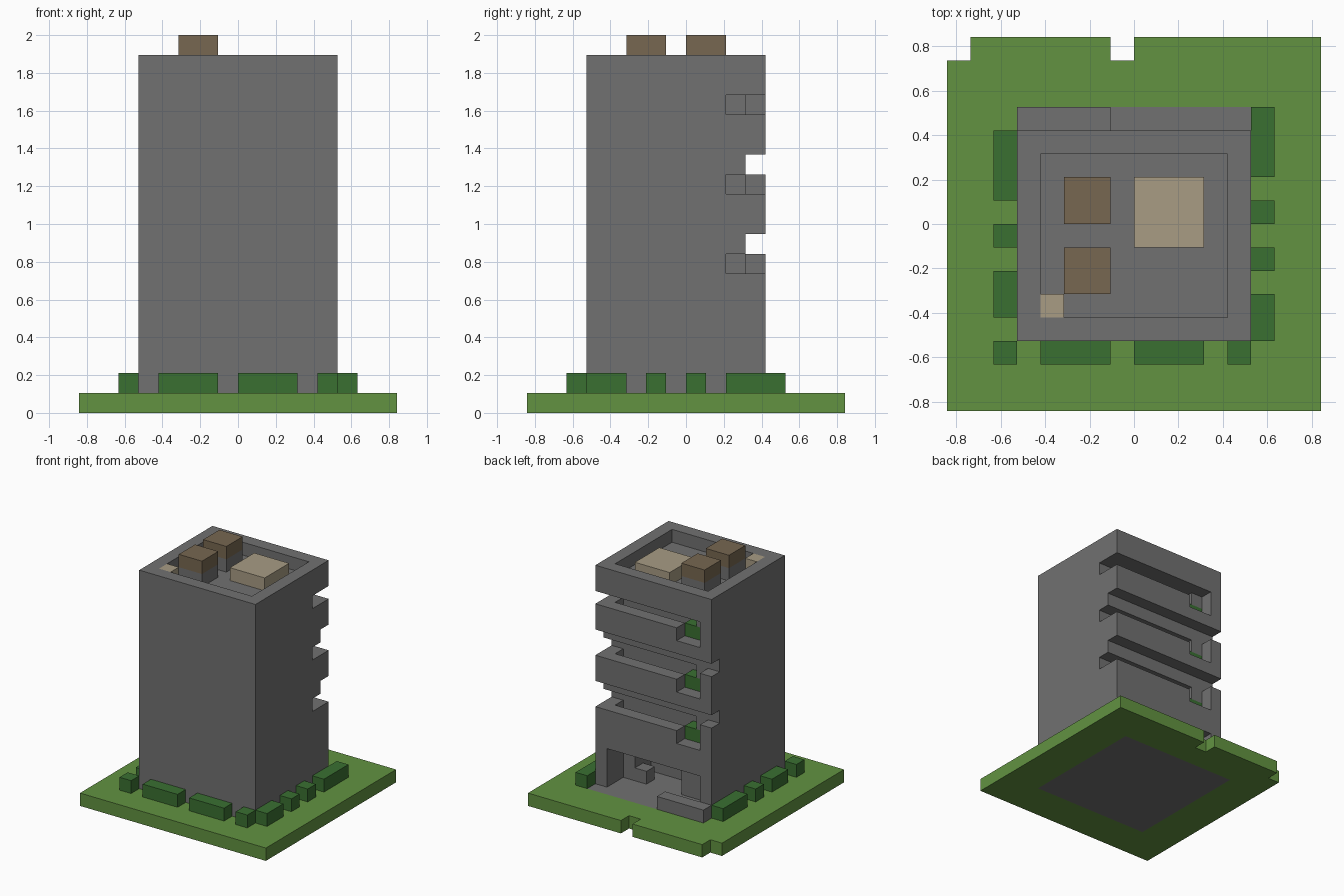
import bpy, bmesh
from math import radians

UNIT = 2 / 19  # edge of one building block

cube = bpy.data.objects.get("Cube")
if cube:
    bpy.data.objects.remove(cube, do_unlink=True)


def material(name, rgb):
    m = bpy.data.materials.new(name)
    m.use_nodes = True
    m.diffuse_color = (*rgb, 1)
    m.node_tree.nodes["Principled BSDF"].inputs["Base Color"].default_value = (*rgb, 1)
    return m


concrete = material("concrete grey", (0.165, 0.165, 0.165))
grass = material("grass green", (0.122, 0.290, 0.053))
leaf = material("hedge green", (0.042, 0.162, 0.031))
brown = material("vent brown", (0.184, 0.136, 0.082))
tan = material("roof tan", (0.392, 0.333, 0.231))


def cells(*box):
    x0, x1, y0, y1, z0, z1 = box
    return {(x, y, z) for x in range(x0, x1) for y in range(y0, y1) for z in range(z0, z1)}


def block_object(name, filled, mat):
    """Skin a set of unit cells with its outer faces, merging flat areas."""
    bm = bmesh.new()
    verts = {}

    def vert(p):
        if p not in verts:
            verts[p] = bm.verts.new([c * UNIT for c in p])
        return verts[p]

    for cell in filled:
        for axis in range(3):
            u, v = (axis + 1) % 3, (axis + 2) % 3
            for side in (0, 1):
                near = list(cell)
                near[axis] += 2 * side - 1
                if tuple(near) in filled:
                    continue
                corners = []
                for du, dv in ((0, 0), (1, 0), (1, 1), (0, 1)):
                    p = list(cell)
                    p[axis] += side
                    p[u] += du
                    p[v] += dv
                    corners.append(vert(tuple(p)))
                bm.faces.new(corners if side else corners[::-1])
    bmesh.ops.dissolve_limit(bm, angle_limit=radians(1), verts=bm.verts, edges=bm.edges)
    mesh = bpy.data.meshes.new(name)
    bm.to_mesh(mesh)
    bm.free()
    mesh.materials.append(mat)
    obj = bpy.data.objects.new(name, mesh)
    bpy.context.collection.objects.link(obj)
    return obj


# Lawn with two notches on the back edge and room for the foundation
lawn = cells(-8, 8, -8, 8, 0, 1) - cells(-5, 5, -5, 5, 0, 1)
lawn -= cells(-8, -7, 7, 8, 0, 1) | cells(-1, 0, 7, 8, 0, 1)
block_object("lawn", lawn, grass)

# Tower: solid block carved by roof well, balconies and lobby
tower = cells(-5, 5, -5, 4, 0, 18) | cells(-5, 5, 4, 5, 0, 1)
tower -= cells(-4, 4, -4, 3, 17, 18)
for b in (5, 9, 13):
    tower -= cells(-4, 5, 2, 4, b + 2, b + 3)        # opening above the parapet
    tower -= cells(-4, 4, 2, 3, b + 1, b + 2)        # balcony floor recess
    tower -= cells(-4, -2, 3, 4, b + 1, b + 2)       # gap in the parapet
    tower |= cells(-4, -3, 2, 3, b + 2, b + 3)       # pier beside the planter
    if b < 13:
        tower -= cells(-5, 5, 3, 4, b + 3, b + 4)    # groove under next balcony
    block_object("balcony_planter", cells(-4, -2, 2, 3, b + 1, b + 2), leaf)
tower -= cells(-4, 4, 2, 4, 1, 4)                    # entrance porch
tower -= cells(-1, 3, 0, 2, 1, 4)                    # lobby
tower |= cells(2, 3, 1, 2, 1, 2)                     # lobby bench
block_object("tower", tower, concrete)
block_object("entrance_step", cells(-5, -1, 4, 5, 1, 2), concrete)

# Hedges around the foot: x and y ranges
hedges = [
    (-6, -5, 1, 4), (-6, -5, -1, 0), (-6, -5, -4, -2), (-6, -5, -6, -5),
    (-4, -1, -6, -5), (0, 3, -6, -5), (4, 5, -6, -5),
    (5, 6, -5, -3), (5, 6, -2, -1), (5, 6, 0, 1), (5, 6, 2, 5),
]
for h in hedges:
    block_object("hedge", cells(*h, 1, 2), leaf)

# Roof equipment
for y in (-3, 0):
    block_object("vent_base", cells(-3, -1, y, y + 2, 17, 18), concrete)
    block_object("vent_cap", cells(-3, -1, y, y + 2, 18, 19), brown)
block_object("roof_hut", cells(0, 3, -1, 2, 17, 18), tan)
block_object("roof_box", cells(-4, -3, -4, -3, 17, 18), tan)
